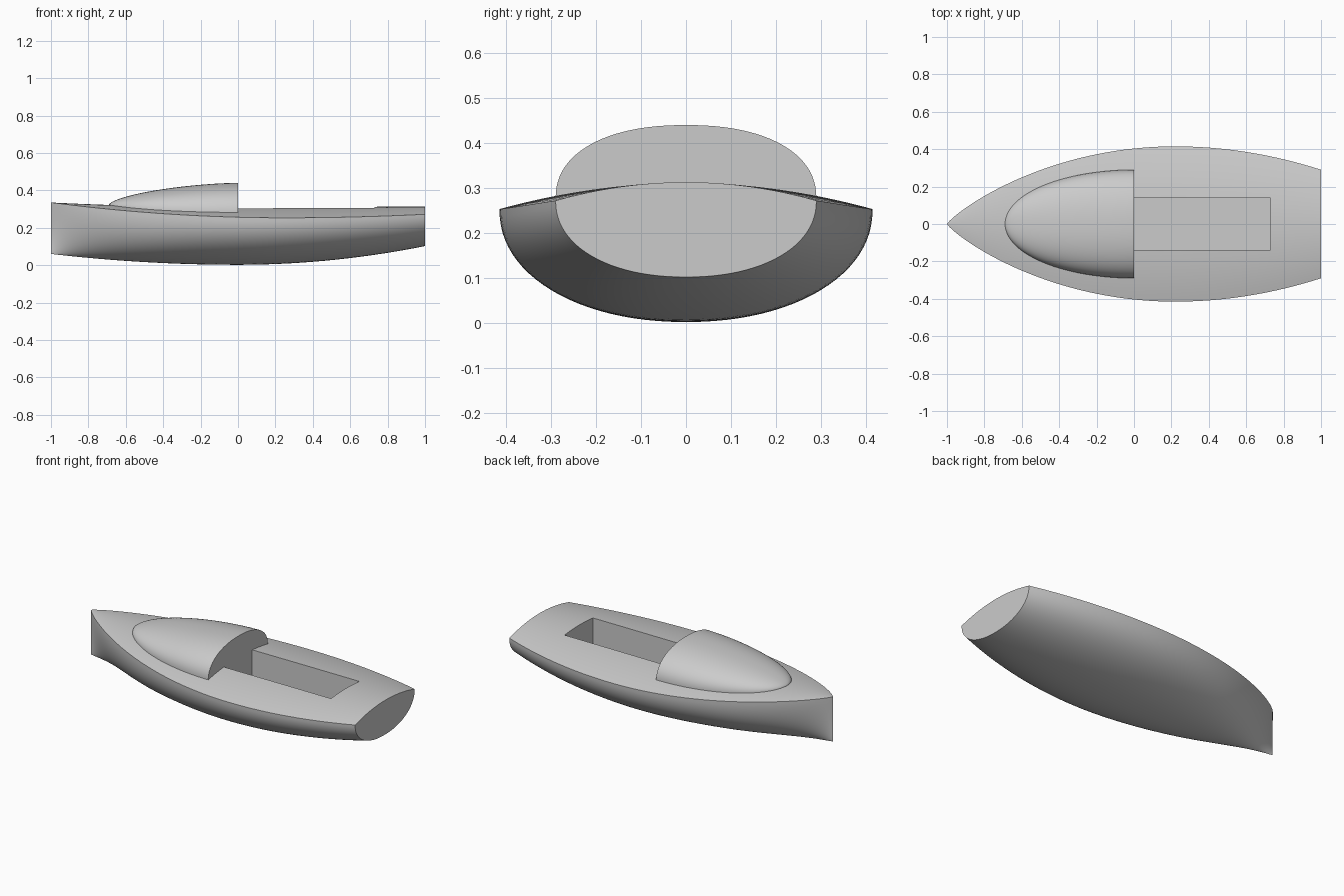
import bpy, bmesh, math

old = bpy.data.objects.get("Cube")
if old:
    bpy.data.objects.remove(old, do_unlink=True)

grey = bpy.data.materials.new("plain_grey")
grey.use_nodes = True
colour = (0.6, 0.6, 0.6, 1)
grey.diffuse_color = colour
grey.node_tree.nodes["Principled BSDF"].inputs["Base Color"].default_value = colour


# Hull lines, bow at -x and transom at +x
def beam(x):
    u = x - 0.22
    if u > 0:
        return 0.415 - 0.125 * (u / 0.78) ** 2
    return max(0.415 * max(0, 1 - (u / 1.22) ** 2) ** 0.85, 0.001)


def sheer(x):
    u = x - 0.25
    return 0.253 + (0.019 * (u / 0.75) ** 2 if u > 0 else 0.082 * (u / 1.25) ** 2)


def keel(x):
    return 0.002 + (0.1 if x > 0 else 0.058) * x * x


def deck(x, y):
    crown = 0.31 + (0.003 * x if x > 0 else 0.025 * x * x)
    edge = sheer(x)
    return edge + (crown - edge) * (1 - (y / beam(x)) ** 2)


def arc(n, power):
    """Half superellipse from +1 to -1 as (across, height) pairs."""
    for i in range(n + 1):
        a = math.pi * i / n
        c, s = math.cos(a), max(0, math.sin(a))
        yield math.copysign(abs(c) ** (2 / power), c), s ** (2 / power)


def loft(name, sections):
    """Skin closed rings of points and cap both ends."""
    bm = bmesh.new()
    rings = [[bm.verts.new(p) for p in ring] for ring in sections]
    for a, b in zip(rings, rings[1:]):
        for i in range(len(a)):
            j = (i + 1) % len(a)
            bm.faces.new((a[i], a[j], b[j], b[i]))
    bm.faces.new(rings[0])
    bm.faces.new(rings[-1])
    bmesh.ops.recalc_face_normals(bm, faces=bm.faces)
    mesh = bpy.data.meshes.new(name)
    bm.to_mesh(mesh)
    bm.free()
    mesh.materials.append(grey)
    ob = bpy.data.objects.new(name, mesh)
    bpy.context.collection.objects.link(ob)
    return ob


def select(ob):
    bpy.ops.object.select_all(action="DESELECT")
    ob.select_set(True)
    bpy.context.view_layer.objects.active = ob


def hull_section(x):
    b, top, low = beam(x), sheer(x), keel(x)
    t = min(1, (x + 1) / 0.6)
    power = 1.4 + 0.75 * t * (2 - t)  # finer V sections towards the stem
    ring = [(x, b * c, top - (top - low) * s) for c, s in arc(48, power)]
    for i in range(1, 24):
        y = b * (i / 12 - 1)
        ring.append((x, y, deck(x, y)))
    return ring


def cabin_section(a):
    x = -0.69 * math.cos(a)
    half = max(0.29 * math.sin(a), 0.002)
    base = deck(x, half) - 0.006
    top = 0.322 + 0.118 * max(0, 1 - math.cos(a) ** 1.6) ** 0.62
    return [(x, half * c, base + (top - base) * s) for c, s in arc(48, 2.25)]


# Hull with crowned deck, stations bunched towards the bow
hull = loft("hull", [hull_section(-1 + 2 * (i / 60) ** 1.4) for i in range(61)])

# Cockpit well cut into the deck
bpy.ops.mesh.primitive_cube_add(size=1, location=(0.365, 0, 0.35))
cutter = bpy.context.object
cutter.name = "cockpit_cutter"
cutter.scale = (0.73, 0.276, 0.5)
cutter.hide_render = True
cutter.data.materials.append(grey)
cut = hull.modifiers.new("cockpit", "BOOLEAN")
cut.operation = "DIFFERENCE"
cut.solver = "EXACT"
cut.object = cutter
select(hull)
bpy.ops.object.modifier_apply(modifier=cut.name)
bpy.data.objects.remove(cutter, do_unlink=True)

# Rounded cabin with a flat aft bulkhead
cabin = loft("cabin", [cabin_section(math.pi / 2 * i / 40) for i in range(41)])

for ob in (hull, cabin):
    select(ob)
    bpy.ops.object.shade_smooth_by_angle(angle=math.radians(32))
